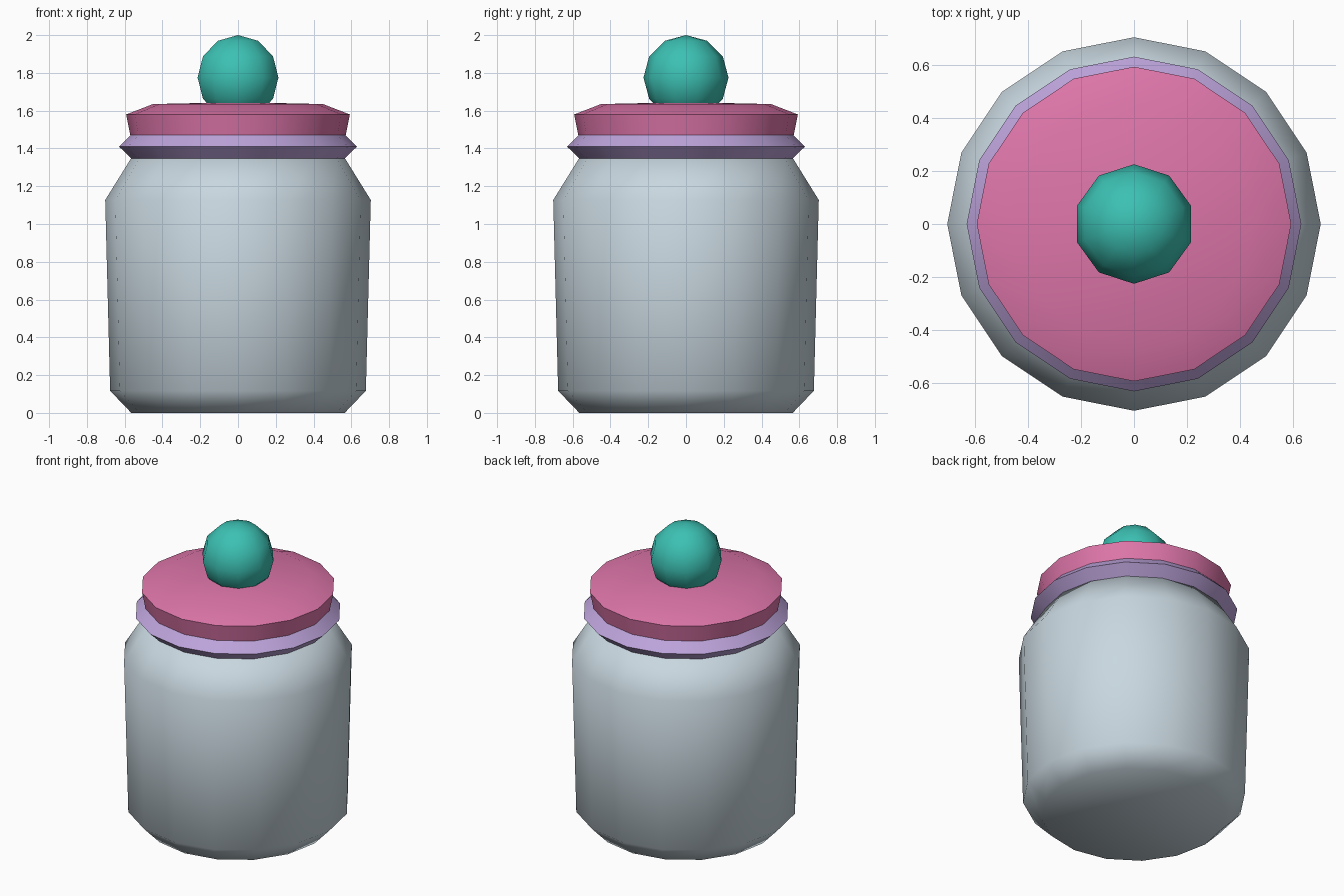
import bpy, bmesh, math

cube = bpy.data.objects.get("Cube")
if cube:
    bpy.data.objects.remove(cube, do_unlink=True)

SIDES = 16


def make_material(name, rgb):
    mat = bpy.data.materials.new(name)
    mat.use_nodes = True
    color = (*rgb, 1)
    mat.diffuse_color = color
    mat.node_tree.nodes["Principled BSDF"].inputs["Base Color"].default_value = color
    return mat


def lathe(name, profile, sides, mat, turn=0.0, sharp_angle=180):
    """Spin (radius, height) points around z; radius 0 makes a pole."""
    bm = bmesh.new()
    rings = []
    for r, z in profile:
        if r == 0:
            rings.append([bm.verts.new((0, 0, z))] * sides)
        else:
            angles = [turn + math.tau * i / sides for i in range(sides)]
            rings.append([bm.verts.new((r * math.cos(a), r * math.sin(a), z)) for a in angles])
    for low, high in zip(rings, rings[1:]):
        for i in range(sides):
            j = (i + 1) % sides
            corners = dict.fromkeys((low[i], low[j], high[j], high[i]))
            bm.faces.new(list(corners))
    bmesh.ops.recalc_face_normals(bm, faces=bm.faces)
    mesh = bpy.data.meshes.new(name)
    bm.to_mesh(mesh)
    bm.free()
    mesh.materials.append(mat)
    obj = bpy.data.objects.new(name, mesh)
    bpy.context.collection.objects.link(obj)
    bpy.ops.object.select_all(action="DESELECT")
    obj.select_set(True)
    bpy.context.view_layer.objects.active = obj
    if sharp_angle < 180:
        bpy.ops.object.shade_smooth_by_angle(angle=math.radians(sharp_angle))
    else:
        bpy.ops.object.shade_smooth()
    return obj


glass = make_material("pale blue grey", (0.58, 0.68, 0.74))
lavender = make_material("lavender", (0.51, 0.37, 0.71))
pink = make_material("pink", (0.73, 0.18, 0.40))
teal = make_material("teal", (0.045, 0.53, 0.45))

# Jar body with chamfered base and sloping shoulder
lathe("jar_body", [(0, 0), (0.565, 0), (0.677, 0.117), (0.703, 1.127),
                   (0.566, 1.348), (0, 1.348)], SIDES, glass)

# Ridged collar between body and lid
lathe("collar", [(0, 1.348), (0.566, 1.348), (0.63, 1.41), (0.57, 1.47),
                 (0, 1.47)], SIDES, lavender, sharp_angle=40)

# Flared lid with a shallow domed top
lathe("lid", [(0, 1.47), (0.57, 1.47), (0.592, 1.58), (0.45, 1.635),
              (0, 1.645)], SIDES, pink, sharp_angle=40)

# Round knob, sunk slightly into the lid
R, RINGS = 0.225, 6
ball = [(R * math.sin(math.pi * k / RINGS), 2 - R - R * math.cos(math.pi * k / RINGS))
        for k in range(1, RINGS)]
lathe("knob", [(0, 2 - 2 * R), *ball, (0, 2)], 10, teal, turn=math.pi / 2)
